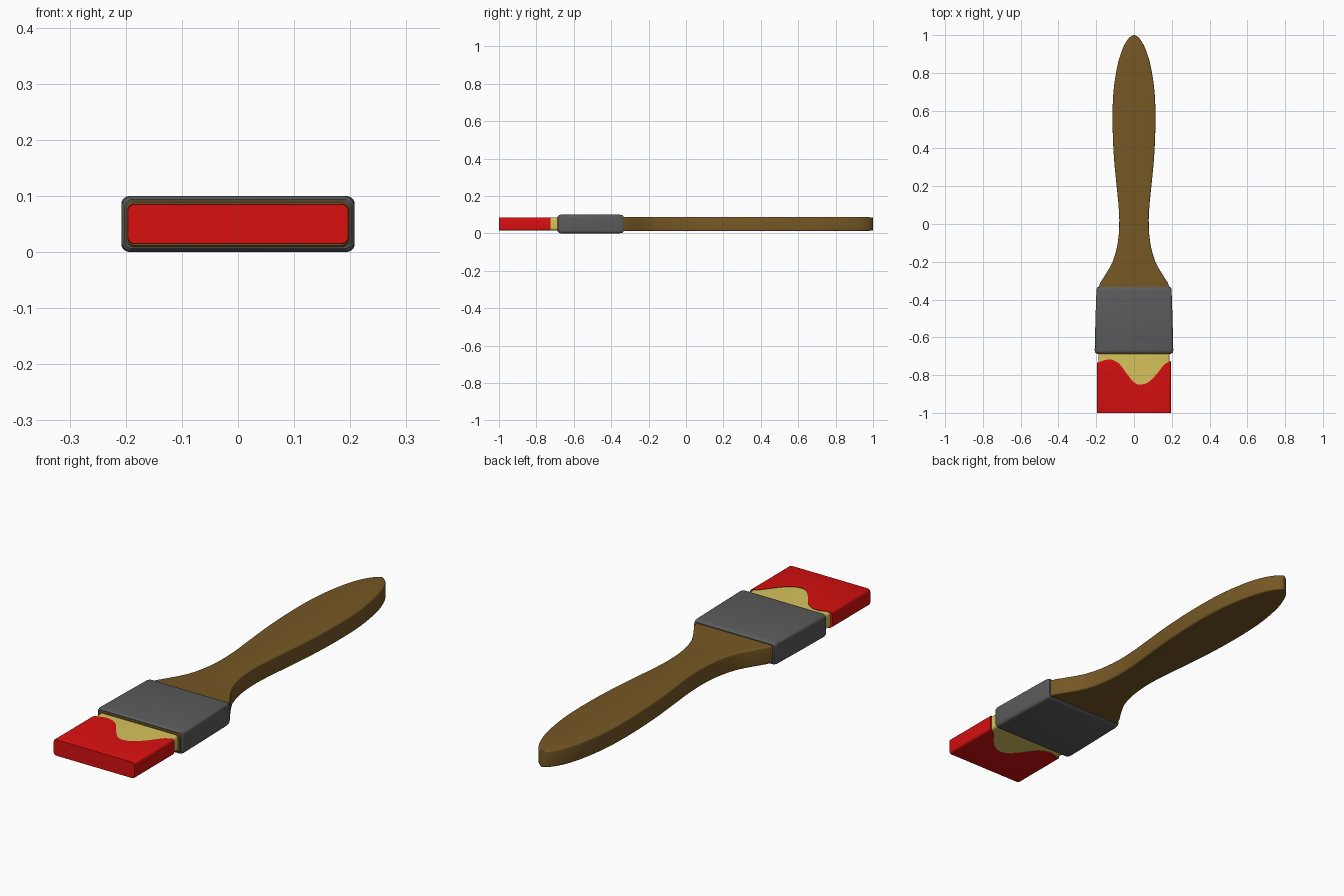
import bpy
import bmesh
import math

default = bpy.data.objects.get("Cube")
if default:
    bpy.data.objects.remove(default, do_unlink=True)

MID_Z = 0.05  # centre height of the whole brush


def material(name, r, g, b):
    mat = bpy.data.materials.new(name)
    mat.use_nodes = True
    mat.diffuse_color = (r, g, b, 1)
    bsdf = mat.node_tree.nodes["Principled BSDF"]
    bsdf.inputs["Base Color"].default_value = (r, g, b, 1)
    bsdf.inputs["Roughness"].default_value = 0.6
    return mat


def curve(points):
    """Smooth function through the given (position, value) points."""
    def slope(i):
        a, b = points[max(i - 1, 0)], points[min(i + 1, len(points) - 1)]
        return (b[1] - a[1]) / (b[0] - a[0])

    def value(x):
        x = min(max(x, points[0][0]), points[-1][0])
        i = 0
        while i < len(points) - 2 and x > points[i + 1][0]:
            i += 1
        (x0, v0), (x1, v1) = points[i], points[i + 1]
        w = x1 - x0
        t = (x - x0) / w
        return ((2 * t**3 - 3 * t**2 + 1) * v0 + (t**3 - 2 * t**2 + t) * w * slope(i)
                + (3 * t**2 - 2 * t**3) * v1 + (t**3 - t**2) * w * slope(i + 1))
    return value


def columns(half_w, half_h, radius, inner):
    """Rounded rectangle as (x, half height) columns from left to right."""
    flat = half_w - radius
    corner = [(flat + radius * math.sin(a), half_h - radius + radius * math.cos(a))
              for a in (math.pi / 2 * k / 5 for k in range(6))]
    left = [(-x, h) for x, h in reversed(corner)]
    middle = [(flat * (2 * k / inner - 1), half_h) for k in range(1, inner)]
    return left + middle + corner


def loft(name, rings, mat, inner=2):
    """Skin rounded rectangles (y, half width, half height, radius) along y.
    y may also be a function of x."""
    bm = bmesh.new()
    tops, loops = [], []
    for y, half_w, half_h, radius in rings:
        cols = columns(half_w, half_h, radius, inner)
        depth = y if callable(y) else (lambda x, y=y: y)
        up = [bm.verts.new((x, depth(x), MID_Z + h)) for x, h in cols]
        down = [bm.verts.new((x, depth(x), MID_Z - h)) for x, h in cols]
        tops.append((up, down))
        loops.append(up + down[::-1])
    for a, b in zip(loops, loops[1:]):
        for i in range(len(a)):
            j = (i + 1) % len(a)
            bm.faces.new((a[i], a[j], b[j], b[i]))
    for up, down in (tops[0], tops[-1]):
        for i in range(len(up) - 1):
            bm.faces.new((up[i], up[i + 1], down[i + 1], down[i]))
    bmesh.ops.recalc_face_normals(bm, faces=bm.faces)
    mesh = bpy.data.meshes.new(name)
    bm.to_mesh(mesh)
    bm.free()
    mesh.materials.append(mat)
    obj = bpy.data.objects.new(name, mesh)
    bpy.context.collection.objects.link(obj)
    bpy.ops.object.select_all(action="DESELECT")
    obj.select_set(True)
    bpy.context.view_layer.objects.active = obj
    bpy.ops.object.shade_smooth_by_angle(angle=math.radians(35))
    return obj


wood = material("brown wood", 0.18, 0.097, 0.018)
metal = material("dark grey metal", 0.105, 0.105, 0.105)
hair = material("straw bristle", 0.68, 0.55, 0.11)
red = material("red paint", 0.69, 0.005, 0.005)

# Handle: flared neck, slim waist, swelling grip and round tip
width = curve([(-0.35, 0.193), (-0.325, 0.187), (-0.25, 0.14), (-0.19, 0.109),
               (-0.1, 0.086), (0, 0.078), (0.1, 0.082), (0.2, 0.092), (0.35, 0.106),
               (0.5, 0.113), (0.65, 0.112), (0.75, 0.103), (0.85, 0.085),
               (0.91, 0.067), (0.95, 0.05), (0.98, 0.031), (0.995, 0.015), (1, 0.004)])
STEPS = 56
rings = []
for k in range(STEPS + 1):
    y = -0.35 + 1.35 * math.sin(math.pi / 2 * k / STEPS)
    w = width(y)
    rings.append((y, w, 0.0385 - 0.003 * max(0, y - 0.9) / 0.1, min(0.008, w * 0.5)))
loft("handle", rings, wood)

# Wooden core showing at the mouth of the ferrule
loft("ferrule_core", [(-0.6, 0.2, 0.041, 0.014), (-0.684, 0.2, 0.041, 0.014),
                      (-0.688, 0.196, 0.038, 0.012)], wood)

# Metal ferrule, slightly wider toward the bristles, with rolled ends
loft("ferrule", [(-0.683, 0.202, 0.044, 0.014), (-0.679, 0.206, 0.048, 0.015),
                 (-0.668, 0.208, 0.05, 0.015), (-0.5, 0.204, 0.05, 0.014),
                 (-0.355, 0.199, 0.05, 0.012), (-0.341, 0.197, 0.047, 0.012),
                 (-0.334, 0.194, 0.042, 0.01)], metal)

# Bristles
loft("bristles", [(-0.67, 0.189, 0.034, 0.012), (-0.99, 0.189, 0.034, 0.012)], hair)

# Paint coat with a wavy upper edge wrapping the bristles
wave = curve([(-0.197, -0.735), (-0.13, -0.717), (-0.08, -0.738), (-0.04, -0.79),
              (0, -0.838), (0.03, -0.85), (0.075, -0.838), (0.12, -0.795),
              (0.16, -0.745), (0.197, -0.724)])
loft("paint_coat", [(-1, 0.196, 0.035, 0.012), (-0.996, 0.197, 0.036, 0.012),
                    (wave, 0.197, 0.036, 0.012)], red, inner=48)
